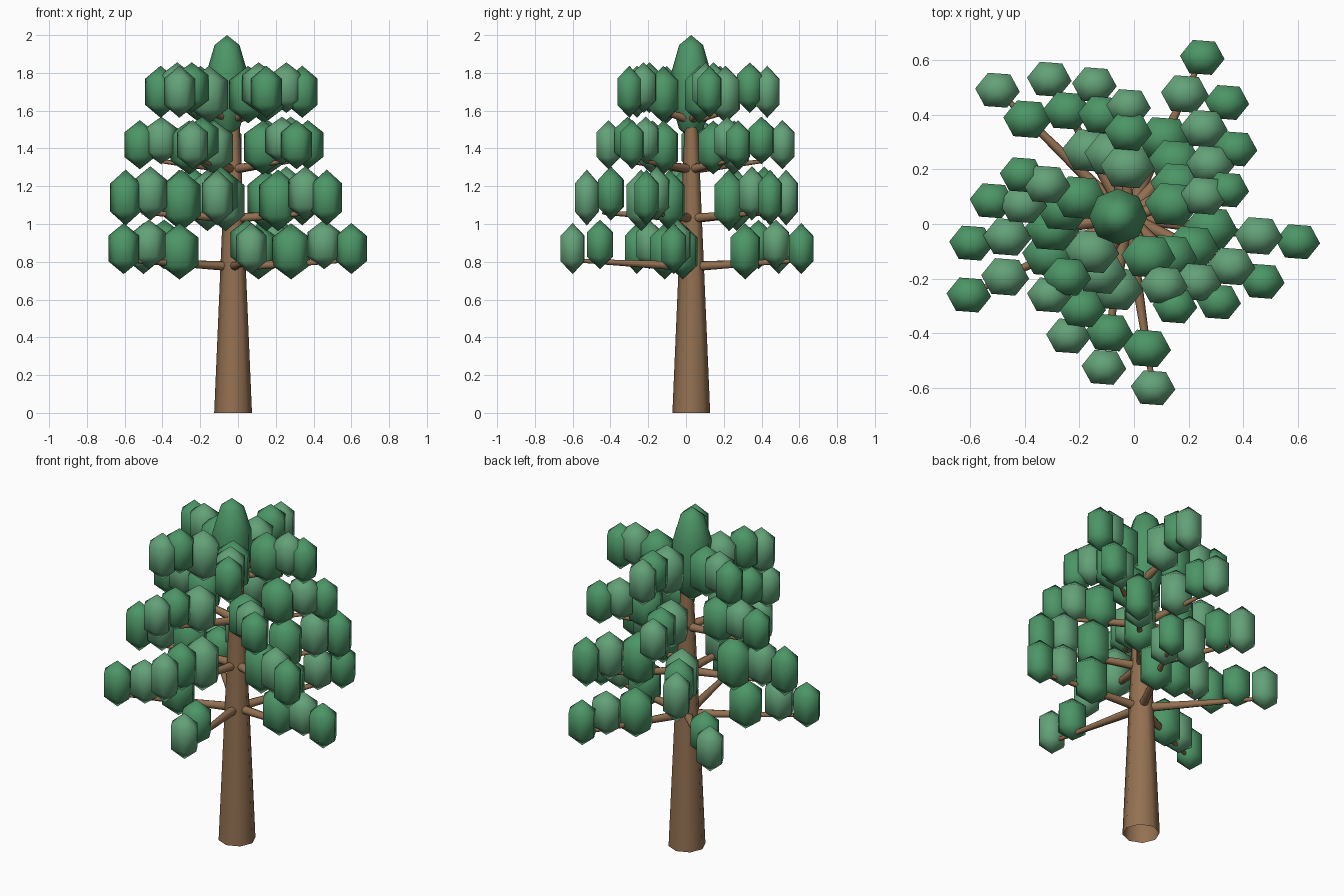
import bpy, bmesh, math
from mathutils import Matrix, Vector

if "Cube" in bpy.data.objects:
    bpy.data.objects.remove(bpy.data.objects["Cube"])

TX, TY = -0.026, 0.028  # trunk axis


def material(name, rgb):
    m = bpy.data.materials.new(name)
    m.diffuse_color = (*rgb, 1)
    m.use_nodes = True
    m.node_tree.nodes["Principled BSDF"].inputs["Base Color"].default_value = m.diffuse_color
    return m


def finish(bm, name, mat, smooth_angle):
    me = bpy.data.meshes.new(name)
    bm.to_mesh(me)
    bm.free()
    ob = bpy.data.objects.new(name, me)
    bpy.context.collection.objects.link(ob)
    me.materials.append(mat)
    bpy.ops.object.select_all(action='DESELECT')
    bpy.context.view_layer.objects.active = ob
    ob.select_set(True)
    bpy.ops.object.shade_smooth_by_angle(angle=math.radians(smooth_angle))
    return ob


def cone_between(bm, a, b, r1, r2, sides, caps=True):
    a, b = Vector(a), Vector(b)
    d = b - a
    mat = Matrix.Translation((a + b) / 2) @ d.to_track_quat('Z', 'Y').to_matrix().to_4x4()
    bmesh.ops.create_cone(bm, cap_ends=caps, segments=sides, radius1=r1, radius2=r2,
                          depth=d.length, matrix=mat)


def leaf(bm, pos, half_w, half_h):
    # six-sided, three-ring blob with corners along x; ring radius is 0.866 of the sphere's
    s = half_w / 0.866
    mat = (Matrix.Translation(pos) @ Matrix.Diagonal((s, s * 0.86, half_h, 1))
           @ Matrix.Rotation(math.radians(85), 4, 'Z'))
    bmesh.ops.create_uvsphere(bm, u_segments=6, v_segments=3, radius=1, matrix=mat)


bark = material("bark", (0.295, 0.165, 0.083))
dark = material("leaf_dark", (0.073, 0.305, 0.135))
light = material("leaf_light", (0.126, 0.36, 0.19))

# trunk, open at the ends
bm = bmesh.new()
cone_between(bm, (TX, TY, 0), (TX, TY, 1.62), 0.1, 0.031, 8, False)
finish(bm, "trunk", bark, 50)

# tiers: branch height, branch rise, branch reach, leaf height, leaf half height,
# inner leaf fraction, outer leaf positions (True marks a light outer leaf)
tiers = [
    (0.775, 0.03, 0.93, 0.87, 0.135, 0.49,
     [(0.60, -0.065, False), (0.25, 0.61, False), (-0.50, 0.49, True),
      (-0.605, -0.26, False), (0.07, -0.60, True)]),
    (1.03, 0.03, 0.85, 1.14, 0.148, 0.48,
     [(0.47, -0.21, False), (0.34, 0.445, False), (-0.31, 0.53, True),
      (-0.595, -0.07, False), (-0.11, -0.525, True)]),
    (1.29, 0.04, 0.75, 1.42, 0.13, 0.47,
     [(0.31, -0.285, False), (0.37, 0.275, False), (-0.145, 0.51, True),
      (-0.52, 0.085, False), (-0.24, -0.41, True)]),
    (1.55, 0.06, 0.6, 1.70, 0.138, 0.45,
     [(0.15, -0.30, False), (0.34, 0.125, False), (-0.02, 0.43, True),
      (-0.41, 0.18, False), (-0.31, -0.26, True)]),
]

wood, leaves = bmesh.new(), {True: bmesh.new(), False: bmesh.new()}
for t, (zb, rise, reach, zl, hh, inner, outer) in enumerate(tiers):
    # leaf steps along a branch: fraction, z offset, half width, height factor
    steps = [(1.0, 0.0, 0.082, 1.0), (0.77, 0.022, 0.088, 0.97), (inner, -0.015, 0.1, 1.1)]
    for x, y, is_light in outer:
        d = Vector((x - TX, y - TY, 0))
        tip = Vector((TX, TY, zb + rise)) + d * reach
        cone_between(wood, (TX, TY, zb), tip, 0.026, 0.01, 8)
        # the lowest light branches stay bare near the trunk
        count = 2 if (t == 0 and is_light) else 3
        for i, (f, dz, hw, hf) in enumerate(steps[:count]):
            pos = Vector((TX, TY, zl + dz)) + d * f
            leaf(leaves[is_light and i != 1 or not is_light and i == 1], pos, hw, hh * hf)

finish(wood, "branches", bark, 50)
finish(leaves[False], "dark_foliage", dark, 70)
finish(leaves[True], "light_foliage", light, 70)

# crown
bm = bmesh.new()
bmesh.ops.create_uvsphere(bm, u_segments=8, v_segments=5, radius=1,
                          matrix=Matrix.Translation((-0.058, 0.027, 1.725))
                          @ Matrix.Diagonal((0.112, 0.108, 0.275, 1)))
finish(bm, "crown_foliage", dark, 70)
